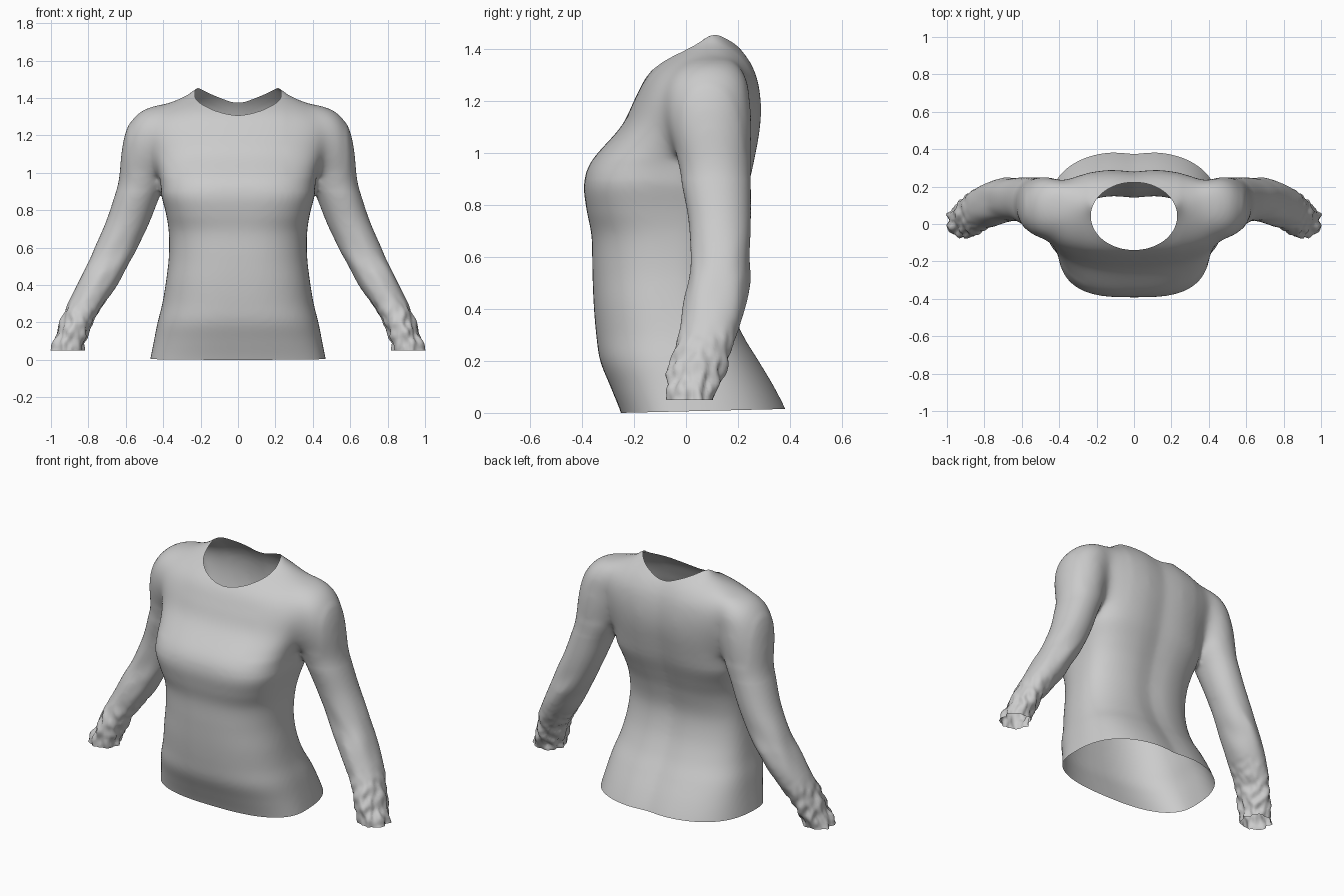
import bpy, bmesh, math
from mathutils import Vector, noise

if "Cube" in bpy.data.objects:
    bpy.data.objects.remove(bpy.data.objects["Cube"])

SIDES = 64


def catmull(rows, steps=6):
    """Smoothly interpolate rows of section values."""
    out = []
    for i in range(len(rows) - 1):
        a, b, c, d = (rows[max(0, min(len(rows) - 1, i + k))] for k in (-1, 0, 1, 2))
        for s in range(steps):
            t = s / steps
            out.append([0.5 * (2 * q + (r - p) * t + (2 * p - 5 * q + 4 * r - w) * t * t
                               + (3 * q - p - 3 * r + w) * t ** 3)
                        for p, q, r, w in zip(a, b, c, d)])
    return out + [list(rows[-1])]


def ring(z, x0, x1, yf, yb, yc, n, spine=0.0):
    """Horizontal rounded section, with separate depth to front and back."""
    pts = []
    for i in range(SIDES):
        a = 2 * math.pi * i / SIDES
        c, s = math.cos(a), math.sin(a)
        x = (x0 + x1) / 2 + (x1 - x0) / 2 * math.copysign(abs(c) ** (2 / n), c)
        y = yc + math.copysign(abs(s) ** (2 / n), s) * ((yb - yc) if s > 0 else (yc - yf))
        if s > 0:
            y -= spine * math.exp(-(x / 0.08) ** 2)
        pts.append((x, y, z))
    return pts


def loft(bm, rings, mirror=1):
    loops = [[bm.verts.new((mirror * x, y, z)) for x, y, z in r] for r in rings]
    for lo, hi in zip(loops, loops[1:]):
        for i in range(SIDES):
            j = (i + 1) % SIDES
            bm.faces.new((lo[i], lo[j], hi[j], hi[i]))
    bm.faces.new(loops[0])
    bm.faces.new(loops[-1])


# body: z, half width, front y, back y, middle y, squareness
BODY = [
    (-0.10, .49, -.22, .43, .00, 2.6), (0.00, .47, -.25, .395, .00, 2.6),
    (0.10, .45, -.29, .345, .00, 2.6), (0.20, .43, -.33, .285, -.01, 2.6),
    (0.30, .405, -.345, .225, -.03, 2.5), (0.42, .385, -.355, .175, -.05, 2.5),
    (0.55, .37, -.36, .155, -.05, 2.5), (0.68, .37, -.363, .178, -.05, 2.6),
    (0.78, .385, -.382, .21, -.06, 2.9), (0.88, .41, -.392, .245, -.05, 3.1),
    (0.97, .42, -.362, .267, -.03, 2.9), (1.10, .47, -.25, .291, .01, 2.5),
    (1.20, .51, -.20, .293, .03, 2.4), (1.28, .50, -.16, .28, .06, 2.4),
    (1.33, .45, -.12, .262, .08, 2.3), (1.37, .38, -.07, .24, .09, 2.2),
    (1.405, .30, -.02, .213, .10, 2.1), (1.44, .245, .02, .18, .10, 2.0),
    (1.475, .20, .06, .14, .10, 2.0)]

# sleeve: z, inner x, outer x, front y, back y
SLEEVE = [
    (-0.05, .85, 1.02, -.08, .09), (0.05, .83, .998, -.075, .11),
    (0.10, .815, .98, -.075, .125), (0.20, .78, .947, -.06, .16),
    (0.30, .715, .91, -.03, .195), (0.42, .63, .853, -.01, .23),
    (0.57, .55, .782, .015, .245), (0.73, .475, .71, .01, .25),
    (0.87, .42, .662, -.015, .25), (0.96, .38, .638, -.03, .25),
    (1.10, .34, .624, -.07, .255), (1.20, .32, .606, -.08, .25),
    (1.28, .30, .572, -.065, .24), (1.335, .28, .515, -.02, .21),
    (1.365, .28, .43, .03, .18)]

# closed body and sleeve volumes
bm = bmesh.new()
loft(bm, [ring(z, -w, w, f, b, c, n, 0.015) for z, w, f, b, c, n in catmull(BODY)])
for side in (1, -1):
    loft(bm, [ring(z, a, b, f, k, (f + k) / 2, 2.1) for z, a, b, f, k in catmull(SLEEVE)], side)
bmesh.ops.recalc_face_normals(bm, faces=bm.faces)
mesh = bpy.data.meshes.new("shirt")
bm.to_mesh(mesh)
bm.free()
shirt = bpy.data.objects.new("long_sleeved_shirt", mesh)
bpy.context.collection.objects.link(shirt)

# fuse into one continuous cloth surface
mod = shirt.modifiers.new("fuse", 'REMESH')
mod.mode = 'VOXEL'
mod.voxel_size = 0.012
fused = bpy.data.meshes.new_from_object(
    shirt.evaluated_get(bpy.context.evaluated_depsgraph_get()))
shirt.modifiers.clear()
shirt.data = fused

bm = bmesh.new()
bm.from_mesh(fused)


def relax(verts, count):
    for _ in range(count):
        bmesh.ops.smooth_vert(bm, verts=verts, factor=0.5,
                              use_axis_x=True, use_axis_y=True, use_axis_z=True)


# soften everything a little, and the shoulder seams much more
relax(bm.verts[:], 6)
relax([v for v in bm.verts if v.co.z > 0.98 and 0.25 < abs(v.co.x) < 0.58], 40)
relax([v for v in bm.verts if v.co.z > 0.9], 5)

# crumpled cuffs and soft elbow folds
bm.normal_update()
moves = []
for v in bm.verts:
    x, y, z = abs(v.co.x), v.co.y, v.co.z
    if x > 0.5 and z < 0.8:
        cuff = max(0.0, min(1.0, (0.36 - z) / 0.25))
        elbow = math.exp(-((z - 0.5) / 0.13) ** 2)
        d = 0.022 * cuff * noise.noise(Vector((x * 30, y * 30, z * 17)))
        d += 0.012 * elbow * noise.noise(Vector((x * 14 + z * 8, y * 10, z * 6)))
        moves.append((v, v.normal * d))
for v, d in moves:
    v.co += d


def trim(test, co, no):
    """Cut away everything below a plane within one region."""
    faces = [f for f in bm.faces if test(f.calc_center_median())]
    geom = set(faces)
    for f in faces:
        geom.update(f.verts)
        geom.update(f.edges)
    bmesh.ops.bisect_plane(bm, geom=list(geom), dist=1e-5, plane_co=co,
                           plane_no=no, clear_inner=True)


# open hem and open cuffs
trim(lambda c: abs(c.x) < 0.6 and c.z < 0.2, (0, -0.25, 0.0), (0, -0.024, 1))
trim(lambda c: abs(c.x) > 0.6 and c.z < 0.2, (0, 0, 0.05), (0, 0, 1))

# open neckline, with its edge drawn onto a clean oval and evened out
CY, A, B = 0.042, 0.232, 0.182
oval = lambda c: math.hypot(c.x / A, (c.y - CY) / B)
hole = [f for f in bm.faces
        if f.calc_center_median().z > 1.2 and oval(f.calc_center_median()) < 1]
bmesh.ops.delete(bm, geom=hole, context='FACES')
rim = [v for v in bm.verts if v.is_boundary and v.co.z > 1.2]
for v in rim:
    k = oval(v.co)
    v.co.x /= k
    v.co.y = CY + (v.co.y - CY) / k
for _ in range(12):
    new = []
    for v in rim:
        near = [e.other_vert(v).co for e in v.link_edges if e.is_boundary]
        new.append(v.co * 0.5 + sum(near, Vector()) * (0.5 / len(near)))
    for v, c in zip(rim, new):
        v.co = c
band = [v for v in bm.verts if v.co.z > 1.2 and not v.is_boundary and oval(v.co) < 1.2]
relax(band, 6)

bm.to_mesh(fused)
bm.free()
for p in fused.polygons:
    p.use_smooth = True
